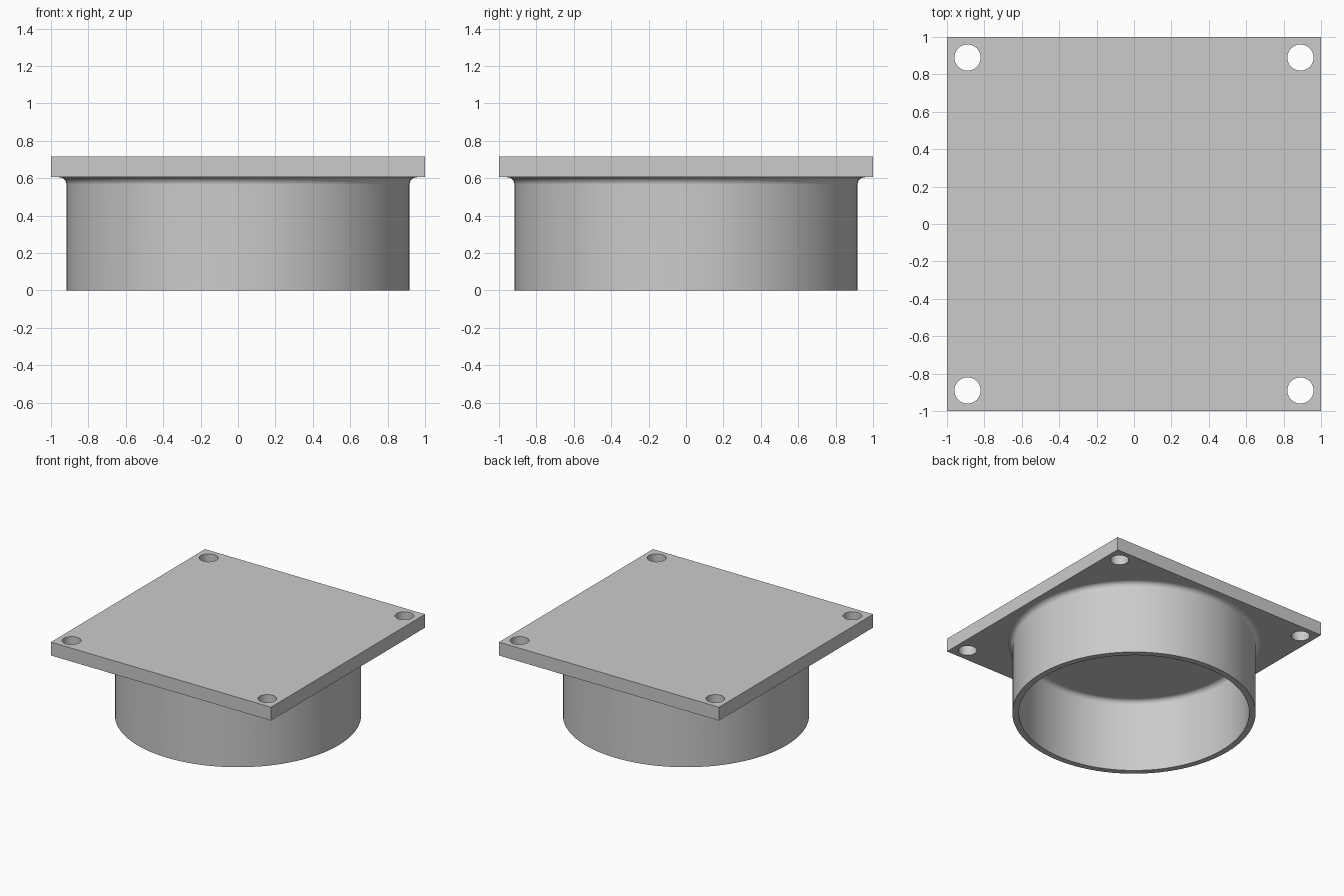
import bpy, bmesh, math
from mathutils import Matrix, Vector

cube = bpy.data.objects.get("Cube")
if cube:
    bpy.data.objects.remove(cube, do_unlink=True)

TOP, UNDER = 0.715, 0.605        # plate heights
OUTER, INNER, FILLET = 0.917, 0.868, 0.04
HOLE_R, HOLE_POS = 0.07, 0.89

grey = bpy.data.materials.new("plain grey")
grey.use_nodes = True
colour = (0.6, 0.6, 0.6, 1)
grey.diffuse_color = colour
grey.node_tree.nodes["Principled BSDF"].inputs["Base Color"].default_value = colour


def make_object(name, bm):
    bmesh.ops.recalc_face_normals(bm, faces=bm.faces)
    mesh = bpy.data.meshes.new(name)
    bm.to_mesh(mesh)
    bm.free()
    mesh.materials.append(grey)
    obj = bpy.data.objects.new(name, mesh)
    bpy.context.collection.objects.link(obj)
    return obj


def combine(target, other, operation):
    mod = target.modifiers.new(operation.lower(), 'BOOLEAN')
    mod.operation, mod.solver, mod.object = operation, 'EXACT', other
    bpy.context.view_layer.objects.active = target
    bpy.ops.object.modifier_apply(modifier=mod.name)
    bpy.data.objects.remove(other, do_unlink=True)


# Square mounting plate
bm = bmesh.new()
bmesh.ops.create_cube(bm, size=1, matrix=Matrix.Translation((0, 0, (TOP + UNDER) / 2))
                      @ Matrix.Diagonal((2, 2, TOP - UNDER, 1)))
flange = make_object("flanged_cap", bm)

# Collar profile: a tube wall with a fillet on both sides where it meets the plate
def fillet(radius, side):
    for i in range(7):
        a = math.pi / 2 * i / 6
        yield Vector((radius + side * FILLET * (1 - math.cos(a)), 0,
                      UNDER - FILLET * (1 - math.sin(a))))

outer = [Vector((OUTER, 0, 0)), *fillet(OUTER, 1)]
inner = [Vector((INNER, 0, 0)), *fillet(INNER, -1)]
inside_plate = [Vector((p[-1].x, 0, (TOP + UNDER) / 2)) for p in (outer, inner)]
profile = outer + inside_plate + inner[::-1]

bm = bmesh.new()
verts = [bm.verts.new(p) for p in profile]
edges = [bm.edges.new((v, verts[i - 1])) for i, v in enumerate(verts)]
bmesh.ops.spin(bm, geom=verts + edges, cent=(0, 0, 0), axis=(0, 0, 1),
               angle=math.tau, steps=96, use_merge=True)
bmesh.ops.remove_doubles(bm, verts=bm.verts, dist=1e-5)
combine(flange, make_object("collar", bm), 'UNION')

# Four corner bolt holes
bm = bmesh.new()
for x in (-HOLE_POS, HOLE_POS):
    for y in (-HOLE_POS, HOLE_POS):
        bmesh.ops.create_cone(bm, cap_ends=True, segments=48, radius1=HOLE_R, radius2=HOLE_R,
                              depth=0.4, matrix=Matrix.Translation((x, y, UNDER)))
cutter = make_object("hole_cutters", bm)
cutter.hide_render = True
combine(flange, cutter, 'DIFFERENCE')

# Smooth curved walls, crisp edges, flat plate faces
flange.select_set(True)
bpy.context.view_layer.objects.active = flange
bpy.ops.object.shade_smooth_by_angle(angle=math.radians(30))
weighted = flange.modifiers.new("weighted_normals", 'WEIGHTED_NORMAL')
weighted.keep_sharp = True
